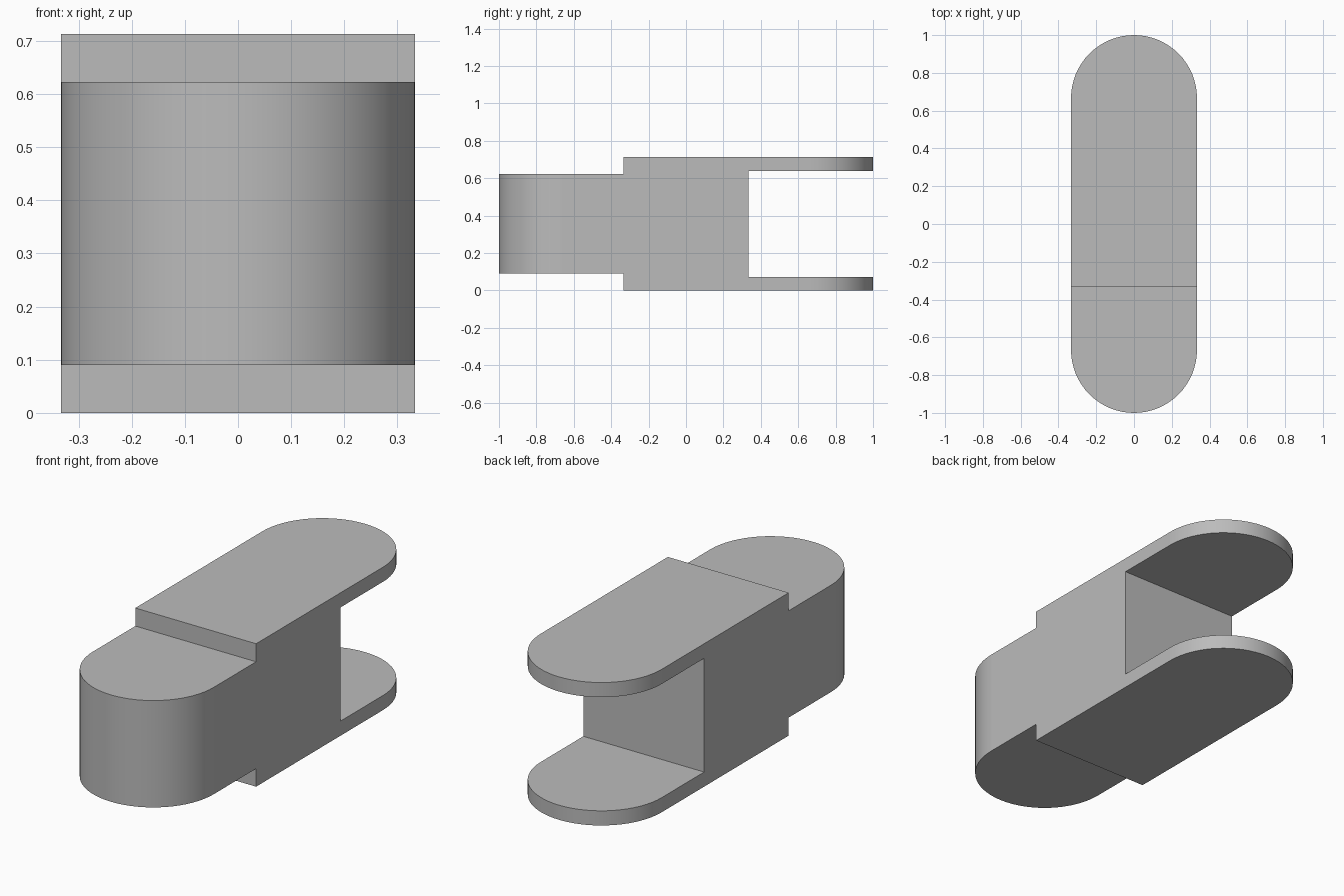
import bpy, bmesh
from math import pi, sin, cos
from mathutils import Vector

cube = bpy.data.objects.get("Cube")
if cube:
    bpy.data.objects.remove(cube, do_unlink=True)

R = 1 / 3          # end radius and half width
HEIGHT = 0.713
STEP = 0.09        # drop of the tongue from the outer faces
PLATE = 0.073      # thickness of the fork plates
SEGMENTS = 32      # facets per rounded end

grey = bpy.data.materials.new("plain grey")
grey.use_nodes = True
colour = (0.5, 0.5, 0.5, 1)
grey.diffuse_color = colour
grey.node_tree.nodes["Principled BSDF"].inputs["Base Color"].default_value = colour


def prism(name, outline, depth):
    """Extrude a closed outline along the given vector."""
    bm = bmesh.new()
    face = bm.faces.new([bm.verts.new(p) for p in outline])
    new = bmesh.ops.extrude_face_region(bm, geom=[face])["geom"]
    verts = [v for v in new if isinstance(v, bmesh.types.BMVert)]
    bmesh.ops.translate(bm, verts=verts, vec=depth)
    bmesh.ops.recalc_face_normals(bm, faces=bm.faces)
    mesh = bpy.data.meshes.new(name)
    bm.to_mesh(mesh)
    bm.free()
    obj = bpy.data.objects.new(name, mesh)
    bpy.context.collection.objects.link(obj)
    mesh.materials.append(grey)
    return obj


# Side profile: tongue at the front, solid middle, fork at the back
half = [(-1.2, STEP), (-R, STEP), (-R, 0), (1.2, 0), (1.2, PLATE), (R, PLATE)]
profile = half + [(y, HEIGHT - z) for y, z in reversed(half)]
link = prism("fork_link", [(-0.5, y, z) for y, z in profile], Vector((1, 0, 0)))

# Rounded plan shape that trims the profile
plan = []
for side in (1, -1):
    for i in range(SEGMENTS + 1):
        a = pi * i / SEGMENTS
        plan.append((side * R * cos(a), side * (1 - R + R * sin(a)), -0.2))
trim = prism("plan_trim", plan, Vector((0, 0, 1.2)))
trim.hide_render = True

cut = link.modifiers.new("round ends", "BOOLEAN")
cut.operation = "INTERSECT"
cut.solver = "EXACT"
cut.object = trim
bpy.context.view_layer.objects.active = link
link.select_set(True)
bpy.ops.object.modifier_apply(modifier=cut.name)
bpy.data.objects.remove(trim, do_unlink=True)

# Smooth the round ends and keep the flat faces flat
bpy.ops.object.shade_smooth_by_angle(angle=pi / 6)
for face in link.data.polygons:
    if max(abs(c) for c in face.normal) > 0.9999:
        face.use_smooth = False
